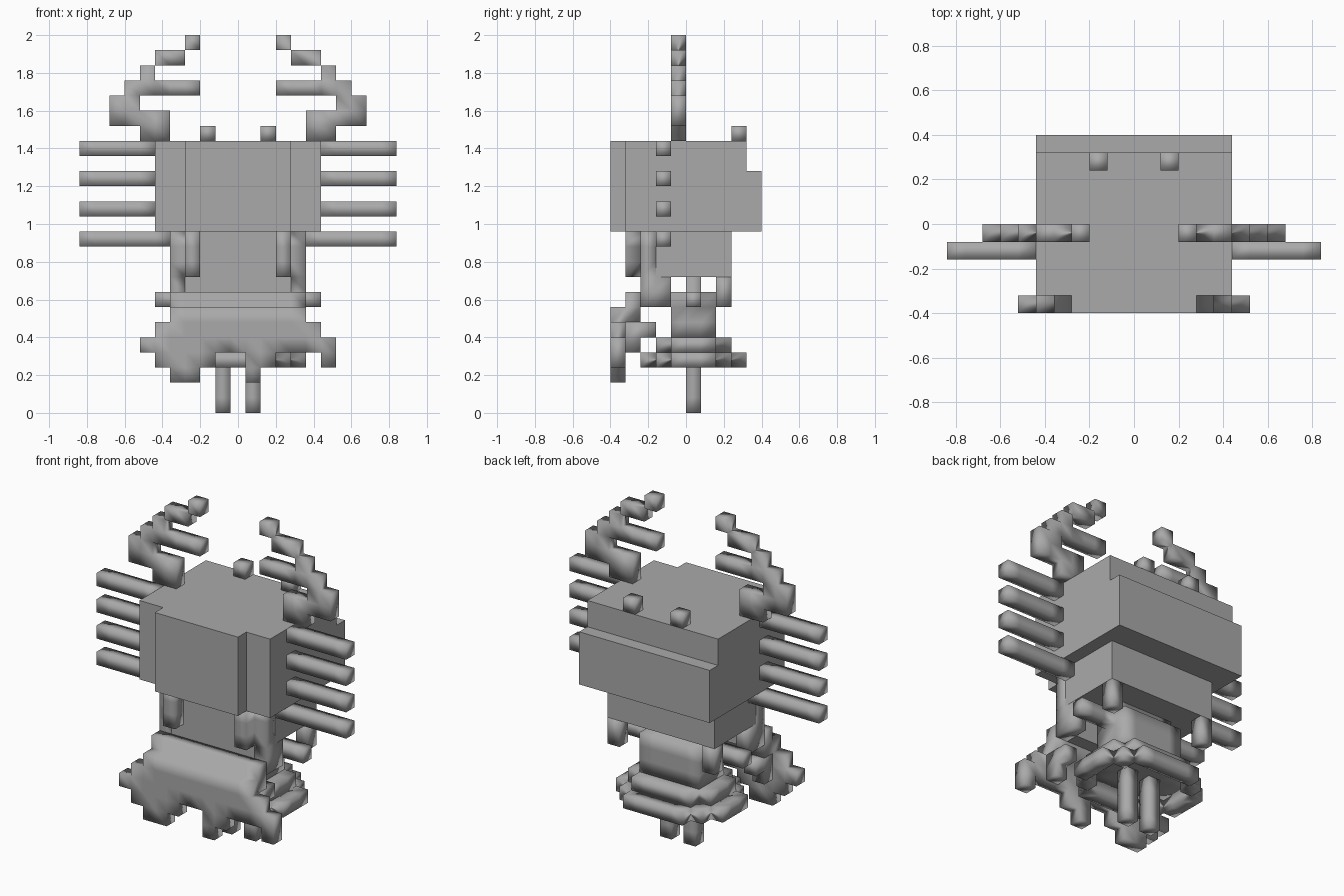
import bpy, bmesh, math
from mathutils import Vector

if "Cube" in bpy.data.objects:
    bpy.data.objects.remove(bpy.data.objects["Cube"])

U = 0.08  # block size

shell_grey = bpy.data.materials.new("shell_grey")
shell_grey.diffuse_color = (0.4, 0.4, 0.4, 1)
shell_grey.use_nodes = True
shell_grey.node_tree.nodes["Principled BSDF"].inputs["Base Color"].default_value = shell_grey.diffuse_color


def blocks(name, boxes, mirror=False, smooth=True):
    """Union of boxes given in block units (x0, x1, y0, y1, z0, z1), outer skin only."""
    cells = set()
    for x0, x1, y0, y1, z0, z1 in boxes:
        spans = [(x0, x1)] + ([(-x1, -x0)] if mirror else [])
        for a, b in spans:
            for x in range(round(a + .5), round(b + .5)):
                for y in range(y0, y1):
                    for z in range(z0, z1):
                        cells.add((x, y, z))
    bm = bmesh.new()
    verts = {}

    def vert(p):
        if p not in verts:
            verts[p] = bm.verts.new(((p[0] - .5) * U, p[1] * U, p[2] * U))
        return verts[p]

    for c in cells:
        for axis in range(3):
            for side in (0, 1):
                n = list(c)
                n[axis] += 1 if side else -1
                if tuple(n) in cells:
                    continue
                loop = []
                for i, j in ((0, 0), (1, 0), (1, 1), (0, 1)):
                    p = list(c)
                    p[axis] += side
                    p[(axis + 1) % 3] += i
                    p[(axis + 2) % 3] += j
                    loop.append(vert(tuple(p)))
                bm.faces.new(loop if side else loop[::-1])
    bmesh.ops.dissolve_limit(bm, angle_limit=0.02, verts=bm.verts[:], edges=bm.edges[:])
    for f in bm.faces:
        f.smooth = smooth
    me = bpy.data.meshes.new(name)
    bm.to_mesh(me)
    bm.free()
    me.materials.append(shell_grey)
    ob = bpy.data.objects.new(name, me)
    bpy.context.collection.objects.link(ob)
    return ob


# Big shell with raised front plate and stepped back
blocks("shell", [
    (-5.5, 5.5, -4, 4, 12, 18),
    (-5.5, 5.5, 4, 5, 12, 16),
    (-3.5, 3.5, -5, -4, 12, 18),
], smooth=False)

# Knobs on top
blocks("eye_knobs", [(1.5, 2.5, 3, 4, 18, 19)], mirror=True)

# Four side legs on each side
blocks("side_legs", [(5.5 if z > 11 else 4.5, 10.5, -2, -1, z, z + 1)
                     for z in (11, 13, 15, 17)], mirror=True)

# Raised pincers
blocks("pincers", [
    (4.5, 6.5, -1, 0, 18, 20),
    (6.5, 8.5, -1, 0, 19, 21),
    (2.5, 7.5, -1, 0, 21, 22),
    (5.5, 6.5, -1, 0, 22, 23),
    (3.5, 5.5, -1, 0, 23, 24),
    (2.5, 3.5, -1, 0, 24, 25),
], mirror=True)

# Lower head with hanging strands at the corners
blocks("lower_head", [
    (-4.5, 4.5, -2, 3, 9, 12),
    (-3.5, 3.5, -3, -2, 7, 12),
], smooth=False)
blocks("hanging_strands", [
    (3.5, 4.5, 2, 3, 7, 9),
    (3.5, 4.5, -2, -1, 7, 9),
    (3.5, 4.5, -3, -2, 7, 12),
    (2.5, 3.5, -4, -3, 9, 12),
], mirror=True)

# Ragged front bib
blocks("front_bib", [
    (-4.5, 4.5, -4, -3, 7, 8),
    (-4.5, 4.5, -5, -4, 6, 7),
    (-5.5, 5.5, -5, -4, 4, 6),
    (-5.5, -1.5, -5, -4, 3, 4),
    (0.5, 2.5, -5, -4, 3, 4),
    (0.5, 1.5, -5, -4, 2, 3),
    (-4.5, -2.5, -5, -4, 2, 3),
    (-6.5, -5.5, -5, -4, 4, 5),
    (5.5, 6.5, -5, -4, 3, 5),
    (-4.5, 4.5, -4, -3, 6, 7),
])
blocks("bib_sides", [
    (3.5, 4.5, -4, -3, 4, 6),
    (3.5, 4.5, -3, -2, 5, 6),
], mirror=True)

# Small body with neck and arms
blocks("body", [
    (-2.5, 2.5, -1, 2, 5, 8),
    (-2.5, 2.5, 0, 1, 8, 9),
    (-5.5, 5.5, 0, 1, 7, 8),
])

# Stepped hollow skirt
blocks("skirt_top", [
    (-3.5, 3.5, -1, 2, 4, 5),
    (-2.5, 2.5, -2, 3, 4, 5),
])
blocks("skirt_rim", [
    (-2.5, 2.5, 3, 4, 3, 4),
    (-2.5, 2.5, -3, -2, 3, 4),
    (-4.5, -3.5, -1, 2, 3, 4),
    (3.5, 4.5, -1, 2, 3, 4),
    (-3.5, -2.5, 2, 3, 3, 4),
    (2.5, 3.5, 2, 3, 3, 4),
    (-3.5, -2.5, -2, -1, 3, 4),
    (2.5, 3.5, -2, -1, 3, 4),
])

# Two thin legs
blocks("legs", [(0.5, 1.5, 0, 1, 0, 4)], mirror=True)
